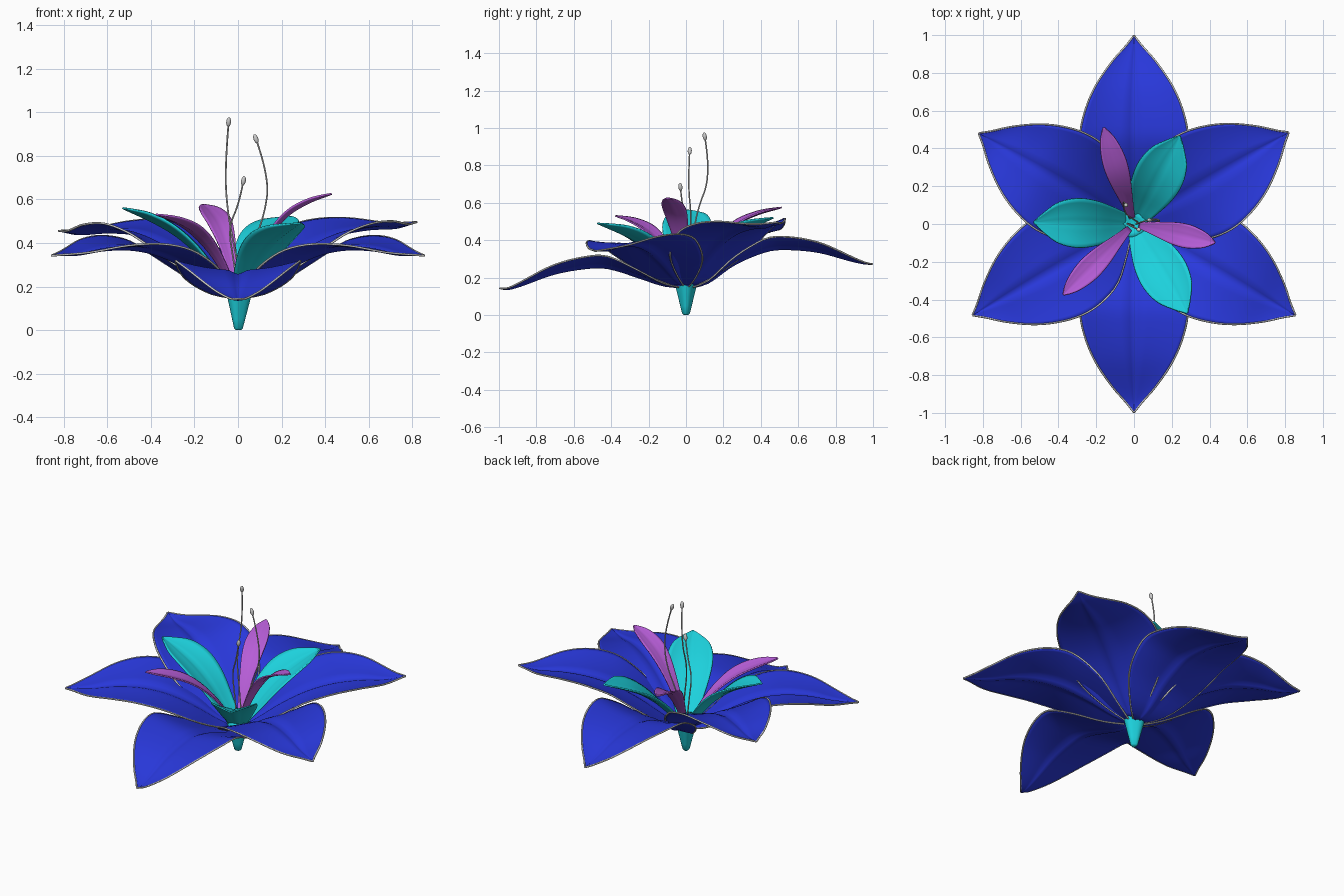
import bpy, bmesh, math
from mathutils import Vector

if "Cube" in bpy.data.objects:
    bpy.data.objects.remove(bpy.data.objects["Cube"])


def material(name, rgb):
    m = bpy.data.materials.new(name)
    m.diffuse_color = (*rgb, 1)
    m.use_nodes = True
    m.node_tree.nodes["Principled BSDF"].inputs["Base Color"].default_value = m.diffuse_color
    return m


BLUE = material("blue", (0.022, 0.04, 0.72))
TEAL = material("teal", (0.012, 0.64, 0.72))
PURPLE = material("purple", (0.47, 0.11, 0.68))


def interp(pts, x):
    """Smooth cubic interpolation through (x, value) pairs."""
    n = len(pts)

    def slope(i):
        a, b = pts[max(i - 1, 0)], pts[min(i + 1, n - 1)]
        return (b[1] - a[1]) / (b[0] - a[0])
    i = 0
    while i < n - 2 and x > pts[i + 1][0]:
        i += 1
    (x0, y0), (x1, y1) = pts[i], pts[i + 1]
    h = x1 - x0
    t = min(max((x - x0) / h, 0), 1)
    return ((2*t**3 - 3*t*t + 1) * y0 + (t**3 - 2*t*t + t) * h * slope(i)
            + (3*t*t - 2*t**3) * y1 + (t**3 - t*t) * h * slope(i + 1))


def smooth(ob):
    for p in ob.data.polygons:
        p.use_smooth = True


def petal(name, angle, profile, widths, cup, tilt, groove, mat, thick, rows=32, cols=24, flat=.01):
    """Petal surface: midline profile (r, z), half widths by fraction of length."""
    ca, sa = math.cos(math.radians(angle)), math.sin(math.radians(angle))
    r0, r1 = profile[0][0], profile[-1][0]
    bm = bmesh.new()
    grid = []
    for i in range(rows + 1):
        t = math.sin(i / rows * math.pi / 2) * 0.5 + i / rows * 0.5
        r = r0 + (r1 - r0) * t
        w = max(interp(widths, t), 0.003)
        wn = w / max(p[1] for p in widths)
        z = interp(profile, r)
        k = min(1, t / flat)
        row = []
        for j in range(cols + 1):
            v = j / cols * 2 - 1
            dz = (cup * v * v + tilt * v) * wn * k - groove * wn * math.exp(-(v / 0.1) ** 2)
            row.append(bm.verts.new((r * ca - v * w * sa, r * sa + v * w * ca, z + dz)))
        grid.append(row)
    for a, b in zip(grid, grid[1:]):
        for j in range(cols):
            bm.faces.new((a[j], b[j], b[j + 1], a[j + 1]))
    edge = [g[0].co.copy() for g in grid] + [g[-1].co.copy() for g in reversed(grid)]
    me = bpy.data.meshes.new(name)
    bm.to_mesh(me)
    bm.free()
    me.materials.append(mat)
    ob = bpy.data.objects.new(name, me)
    bpy.context.collection.objects.link(ob)
    smooth(ob)
    s = ob.modifiers.new("thickness", 'SOLIDIFY')
    s.thickness = thick
    s.offset = 0
    return edge


def tube(name, pts, radius, kind='POLY'):
    cu = bpy.data.curves.new(name, 'CURVE')
    cu.dimensions = '3D'
    cu.bevel_depth = radius
    cu.bevel_resolution = 2
    cu.use_fill_caps = True
    sp = cu.splines.new(kind)
    sp.points.add(len(pts) - 1)
    for p, c in zip(sp.points, pts):
        p.co = (*c, 1)
    if kind == 'NURBS':
        sp.order_u = 3
        sp.use_endpoint_u = True
    ob = bpy.data.objects.new(name, cu)
    bpy.context.collection.objects.link(ob)


# Six large blue petals with grey rims
outer_w = [(0, .04), (.08, .125), (.2, .23), (.33, .277), (.46, .285), (.6, .255),
           (.73, .20), (.86, .115), (.95, .04), (1, .003)]
front = [(.04, .15), (.12, .165), (.25, .215), (.4, .265), (.5, .272), (.7, .235),
         (.9, .155), (.96, .138), (.995, .143)]
back = [(.04, .15), (.12, .18), (.25, .28), (.4, .35), (.5, .37), (.7, .352),
        (.9, .29), (.96, .275), (.995, .272)]
low = [(.04, .155), (.12, .20), (.25, .285), (.4, .355), (.55, .385), (.7, .38),
       (.85, .352), (.98, .342)]
high = [(.04, .16), (.12, .22), (.25, .32), (.4, .405), (.55, .455), (.7, .475),
        (.85, .475), (.95, .495)]
high_left = [(r, z - max(0, r - .55) * .1) for r, z in high]
outer = [("front", 270, front, .045, 0), ("back", 90, back, .05, 0),
         ("front_right", -29.5, low, .03, .02), ("front_left", 209.5, low, .03, -.02),
         ("back_right", 30.6, high, .045, .01), ("back_left", 149.7, high_left, .045, -.01)]
for name, ang, prof, cup, tilt in outer:
    rim = petal(name + "_petal", ang, prof, outer_w, cup, tilt, .02, BLUE, .006, flat=.4)
    tube(name + "_petal_rim", rim, .005)

# Three teal inner petals
teal_w = [(0, .05), (.15, .085), (.35, .12), (.55, .13), (.75, .105), (.9, .05), (1, .004)]
for name, ang, R, ztip in [("back", 62.5, .525, .52), ("left", 179, .53, .56), ("front", 300.8, .55, .49)]:
    k = (ztip - .17) / .39
    prof = [(r * R, .17 + z * k) for r, z in
            [(.05, 0), (.18, .08), (.36, .19), (.55, .275), (.75, .335), (1, .39)]]
    petal(name + "_teal_petal", ang, prof, teal_w, .035, 0, .008, TEAL, .008, 24, 12)

# Three slim purple inner petals
purple_w = [(0, .015), (.2, .034), (.45, .058), (.65, .062), (.85, .043), (.95, .02), (1, .004)]
for name, ang, R, ztip in [("back", 107.5, .535, .575), ("right", 347, .44, .625), ("left", 225, .53, .53)]:
    k = (ztip - .17) / .4
    prof = [(r * R, .17 + z * k) for r, z in
            [(.05, 0), (.16, .11), (.32, .22), (.52, .31), (.75, .365), (1, .4)]]
    petal(name + "_purple_petal", ang, prof, purple_w, .012, 0, .003, PURPLE, .008, 24, 10)

# Stamens: thin filaments with oval tips
stamens = [[(.02, .01, .18), (-.01, .03, .35), (-.05, .055, .55), (-.06, .135, .75), (-.043, .1, .955)],
           [(.01, .0, .18), (.05, .015, .35), (.12, .03, .52), (.145, .01, .7), (.082, .02, .878)],
           [(.0, -.01, .18), (-.02, 0, .32), (-.045, .005, .47), (.005, -.02, .58), (.025, -.03, .685)]]
for i, pts in enumerate(stamens, 1):
    tube(f"filament_{i}", pts, .004, 'NURBS')
    a, b = Vector(pts[-2]), Vector(pts[-1])
    bpy.ops.mesh.primitive_uv_sphere_add(segments=16, ring_count=10, radius=1, location=b)
    ob = bpy.context.object
    ob.name = f"anther_{i}"
    ob.scale = (.011, .011, .022)
    ob.rotation_euler = (b - a).to_track_quat('Z', 'Y').to_euler()
    smooth(ob)

# Teal receptacle: softly lobed funnel at the base
bm = bmesh.new()
rings = []
for r, z in [(.012, 0), (.02, .008), (.03, .05), (.042, .1), (.054, .15), (.066, .21), (.04, .19)]:
    rings.append([bm.verts.new((r * (1 + .1 * math.cos(3 * a)) * math.cos(a),
                                r * (1 + .1 * math.cos(3 * a)) * math.sin(a), z))
                  for a in (k * math.tau / 30 for k in range(30))])
for a, b in zip(rings, rings[1:]):
    for k in range(30):
        bm.faces.new((a[k], a[(k + 1) % 30], b[(k + 1) % 30], b[k]))
bm.faces.new(rings[0][::-1])
bm.faces.new(rings[-1])
me = bpy.data.meshes.new("receptacle")
bm.to_mesh(me)
bm.free()
me.materials.append(TEAL)
ob = bpy.data.objects.new("receptacle", me)
bpy.context.collection.objects.link(ob)
smooth(ob)
